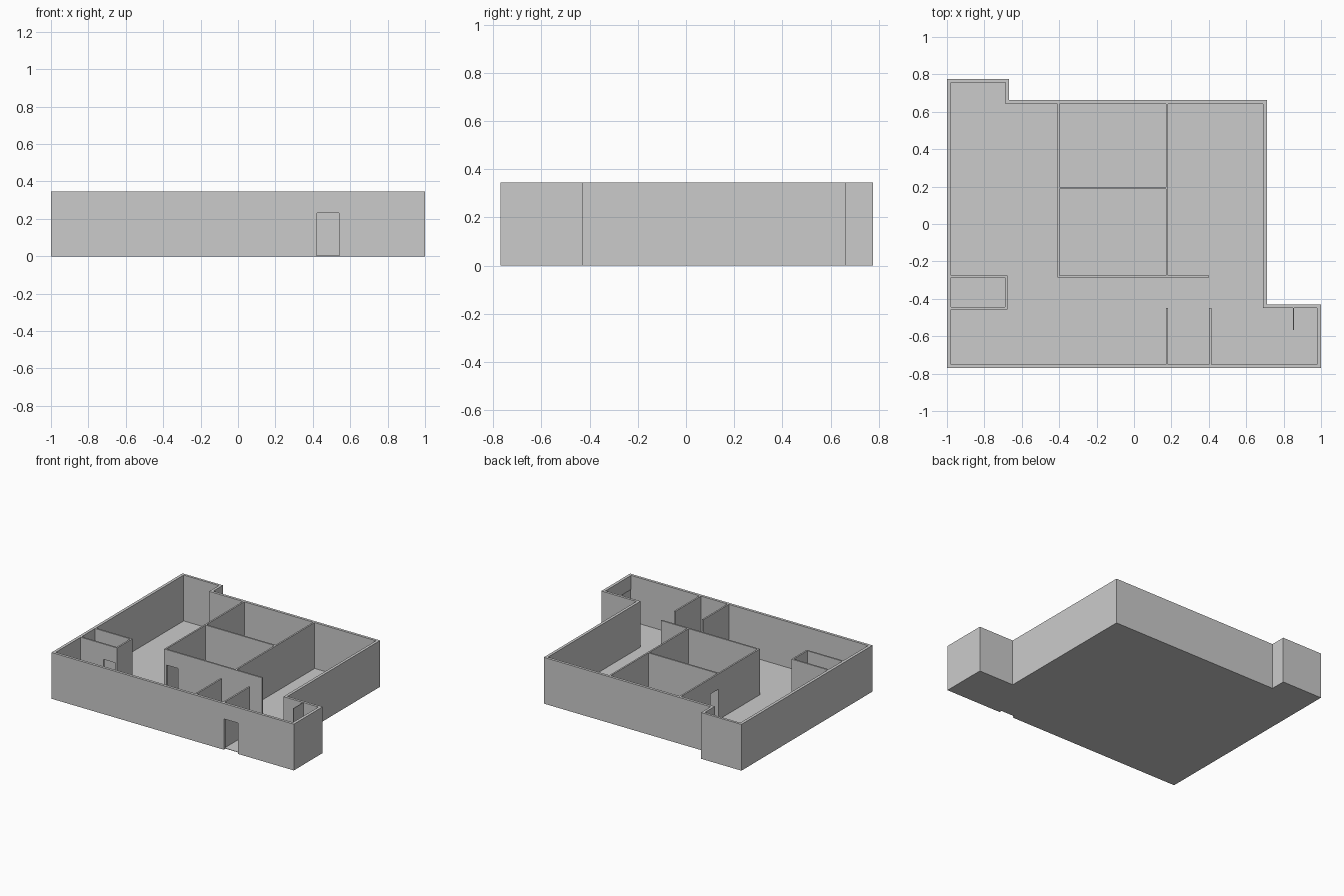
import bpy
import bmesh

if "Cube" in bpy.data.objects:
    bpy.data.objects.remove(bpy.data.objects["Cube"])

H = 0.345       # wall height
DOOR_H = 0.23   # door opening height
FLOOR = 0.003   # floor slab thickness
T = 0.012       # partition thickness

# Plan outlines of the outer wall, counter-clockwise from front left
OUTER = [(-1, -0.77), (1, -0.77), (1, -0.43), (0.71, -0.43),
         (0.71, 0.662), (-0.667, 0.662), (-0.667, 0.775), (-1, 0.775)]
INNER = [(-0.978, -0.75), (0.978, -0.75), (0.978, -0.449), (0.689, -0.449),
         (0.689, 0.642), (-0.687, 0.642), (-0.687, 0.757), (-0.978, 0.757)]


def make_object(name, bm):
    bmesh.ops.recalc_face_normals(bm, faces=bm.faces)
    mesh = bpy.data.meshes.new(name)
    bm.to_mesh(mesh)
    bm.free()
    obj = bpy.data.objects.new(name, mesh)
    bpy.context.collection.objects.link(obj)
    return obj


def prism(name, outline, z0, z1):
    bm = bmesh.new()
    face = bm.faces.new([bm.verts.new((x, y, z0)) for x, y in outline])
    ext = bmesh.ops.extrude_face_region(bm, geom=[face], use_keep_orig=True)
    verts = [g for g in ext["geom"] if isinstance(g, bmesh.types.BMVert)]
    bmesh.ops.translate(bm, verts=verts, vec=(0, 0, z1 - z0))
    return make_object(name, bm)


def box(name, x0, x1, y0, y1, z0=FLOOR, z1=H):
    return prism(name, [(x0, y0), (x1, y0), (x1, y1), (x0, y1)], z0, z1)


def ring(name, outer, inner, z0, z1):
    bm = bmesh.new()
    loops = [[bm.verts.new((x, y, z)) for x, y in pts]
             for pts, z in ((outer, z0), (outer, z1), (inner, z1), (inner, z0))]
    n = len(outer)
    for k in range(4):
        a, b = loops[k], loops[(k + 1) % 4]
        for i in range(n):
            j = (i + 1) % n
            bm.faces.new((a[i], a[j], b[j], b[i]))
    return make_object(name, bm)


def cut_door(wall, x0, x1, y0, y1):
    cutter = box("door_cutter", x0, x1, y0, y1, -0.05, DOOR_H)
    cutter.hide_render = True
    mod = wall.modifiers.new("door", 'BOOLEAN')
    mod.operation = 'DIFFERENCE'
    mod.solver = 'EXACT'
    mod.object = cutter
    bpy.context.view_layer.objects.active = wall
    bpy.ops.object.modifier_apply(modifier=mod.name)
    bpy.data.objects.remove(cutter)


# Floor and outer shell with the entrance
prism("floor", INNER, 0, FLOOR)
shell = ring("outer_wall", OUTER, INNER, 0, H)
cut_door(shell, 0.423, 0.54, -0.80, -0.72)

# Two enclosed back rooms and the corridor wall
west = box("rooms_left_wall", -0.409, -0.409 + T, -0.275, 0.642)
cut_door(west, -0.45, -0.35, 0.2, 0.295)
box("rooms_right_wall", 0.171, 0.171 + T, -0.275, 0.642)
box("rooms_dividing_wall", -0.397, 0.171, 0.186, 0.198)
corridor = box("corridor_wall", -0.409, 0.40, -0.287, -0.275)
cut_door(corridor, -0.39, -0.295, -0.32, -0.25)

# Small room against the left wall
box("small_room_back_wall", -0.978, -0.677, -0.287, -0.275)
box("small_room_side_wall", -0.677 - T, -0.677, -0.445, -0.287)
small_front = box("small_room_front_wall", -0.978, -0.677, -0.457, -0.445)
cut_door(small_front, -0.79, -0.692, -0.48, -0.42)

# Short walls off the front wall
for name, x in (("front_partition_left", 0.171), ("front_partition_right", 0.402)):
    box(name, x, x + T, -0.75, -0.45)

# Thin screen in the right alcove
box("alcove_screen", 0.85, 0.855, -0.566, -0.449)
